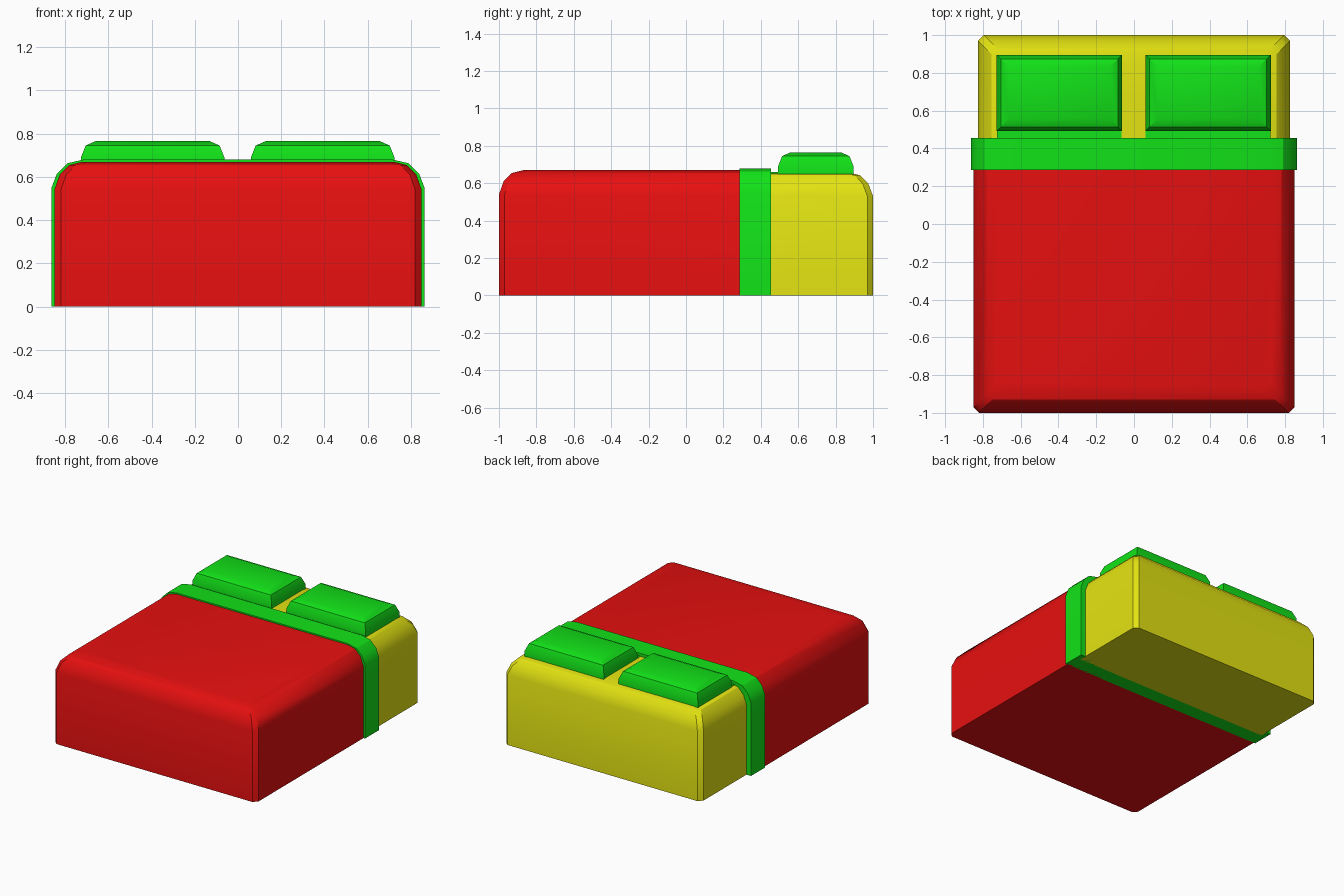
import bpy, bmesh, math

if "Cube" in bpy.data.objects:
    bpy.data.objects.remove(bpy.data.objects["Cube"])


def material(name, rgb):
    m = bpy.data.materials.new(name)
    m.diffuse_color = (*rgb, 1)
    m.use_nodes = True
    m.node_tree.nodes["Principled BSDF"].inputs["Base Color"].default_value = m.diffuse_color
    return m


RED = material("blanket red", (0.8, 0.005, 0.005))
GREEN = material("linen green", (0.006, 0.76, 0.009))
YELLOW = material("mattress yellow", (0.77, 0.77, 0.006))


def loft(name, rings, mat):
    """Closed solid skinned through equal-length rings of points."""
    bm = bmesh.new()
    vs = [[bm.verts.new(p) for p in r] for r in rings]
    n = len(vs[0])
    for a, b in zip(vs, vs[1:]):
        for i in range(n):
            j = (i + 1) % n
            bm.faces.new((a[i], a[j], b[j], b[i]))
    bm.faces.new(vs[0][::-1])
    bm.faces.new(vs[-1])
    bmesh.ops.recalc_face_normals(bm, faces=bm.faces[:])
    me = bpy.data.meshes.new(name)
    bm.to_mesh(me)
    bm.free()
    ob = bpy.data.objects.new(name, me)
    bpy.context.collection.objects.link(ob)
    me.materials.append(mat)
    bpy.ops.object.select_all(action='DESELECT')
    ob.select_set(True)
    bpy.context.view_layer.objects.active = ob
    bpy.ops.object.shade_smooth_by_angle(angle=math.radians(30))
    return ob


def rounded_half(name, hx, y_cut, y_end, levels, mat, c=0.03):
    """Block rounded on the sides and at y_end, square at y_cut."""
    s = 1 if y_end > y_cut else -1
    rings = []
    for z, d in levels:
        x, y = hx - d, y_end - s * d
        rings.append([(-x, y_cut, z), (x, y_cut, z), (x, y - s * c, z),
                      (x - c, y, z), (-x + c, y, z), (-x, y - s * c, z)])
    return loft(name, rings, mat)


# blanket and mattress
rounded_half("blanket", 0.85, 0.30, -1.0,
             [(0, 0), (0.54, 0), (0.61, 0.025), (0.655, 0.07), (0.67, 0.13)], RED)
rounded_half("mattress", 0.825, 0.40, 1.0,
             [(0, 0), (0.53, 0), (0.597, 0.025), (0.643, 0.07), (0.657, 0.13)], YELLOW)

# folded sheet band, an arch profile swept along y
half = [(0.863, 0), (0.863, 0.55), (0.838, 0.615), (0.79, 0.663), (0.715, 0.68)]
arch = half + [(-x, z) for x, z in reversed(half)]
loft("sheet_band", [[(x, y, z) for x, z in arch] for y in (0.287, 0.455)], GREEN)


def box_ring(cx, cy, hx, hy, z):
    return [(cx + a * hx, cy + b * hy, z) for a, b in ((-1, -1), (1, -1), (1, 1), (-1, 1))]


# pillows and the strip of sheet in front of each
for side, cx in (("left", -0.395), ("right", 0.392)):
    loft("pillow_" + side,
         [box_ring(cx, 0.694, 0.332 - d, 0.202 - d, z)
          for z, d in ((0.645, 0), (0.69, 0), (0.745, 0.022), (0.765, 0.067))], GREEN)
    loft("sheet_strip_" + side,
         [box_ring(cx, 0.475, 0.33, 0.025, z) for z in (0.652, 0.66)], GREEN)
